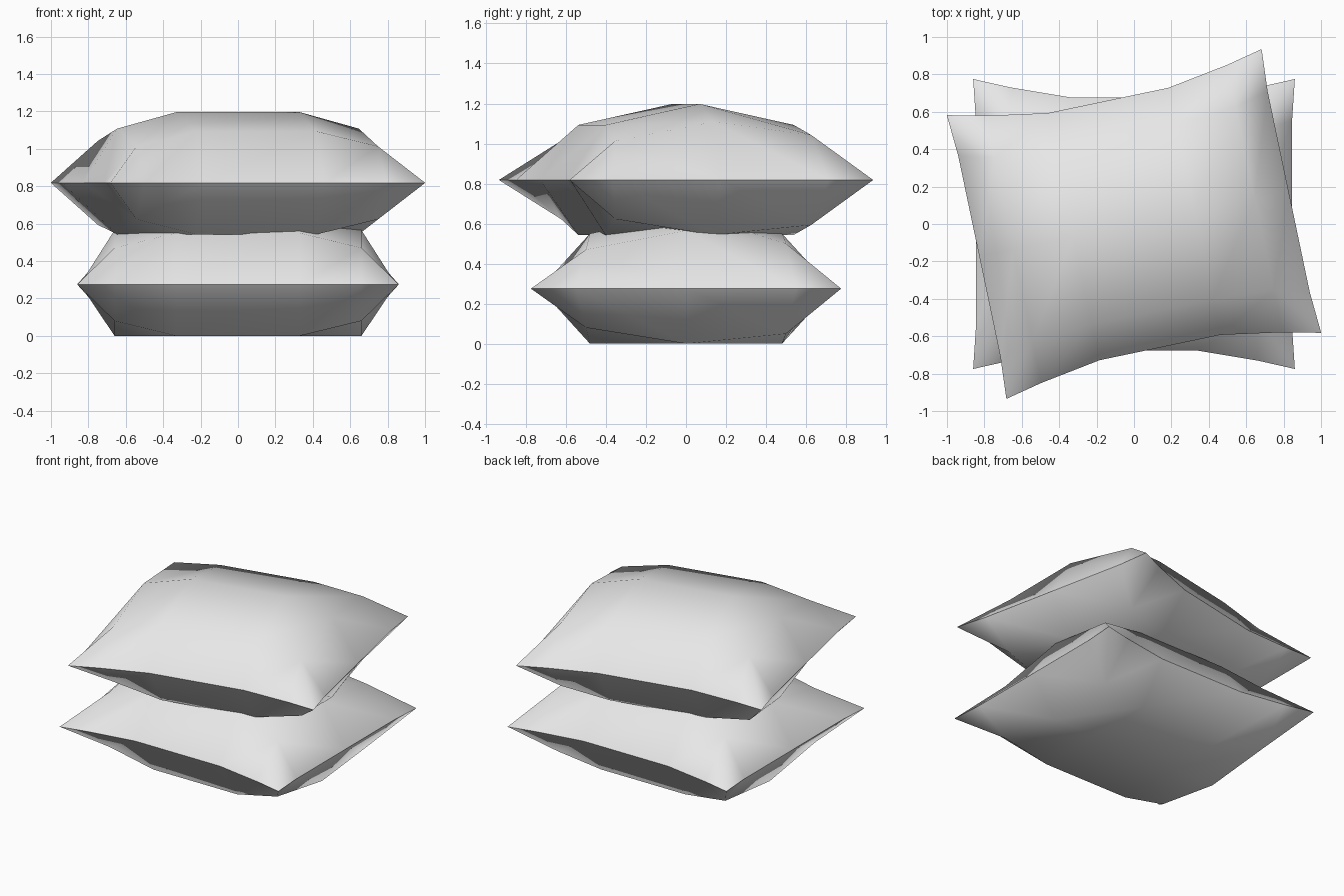
import bpy
import bmesh
import math

# Remove the default cube
if "Cube" in bpy.data.objects:
    bpy.data.objects.remove(bpy.data.objects["Cube"], do_unlink=True)

# Single fabric colour
fabric = bpy.data.materials.new("light_grey_fabric")
fabric.use_nodes = True
grey = (0.8, 0.8, 0.8, 1.0)
fabric.diffuse_color = grey
fabric.node_tree.nodes["Principled BSDF"].inputs["Base Color"].default_value = grey

# One quarter of the cushion: rows from the middle to the seam, puff height last
QUARTER = [
    [(0.33, 0.0, 0.38), (0.66, 0.0, 0.29), (0.845, 0.0, 0.0)],
    [(0.33, 0.48, 0.275), (0.66, 0.5, 0.225), (0.845, 0.55, 0.0)],
    [(0.33, 0.675, 0.0), (0.66, 0.73, 0.0), (0.86, 0.775, 0.0)],
]
FLAT = 0.275          # the underside is pressed flat at this depth
FRONT_CORNER = 0.195  # front shoulders are slightly lower
COLS, ROWS = 6, 5


def grid_point(i, j):
    """Mirror the quarter into a full grid point."""
    col, sx = (i - 3, 1) if i >= 3 else (2 - i, -1)
    row, sy = abs(j - 2), (1 if j >= 2 else -1)
    x, y, z = QUARTER[row][col]
    if j == 1 and col == 1:
        z = FRONT_CORNER
    return x * sx, y * sy, z


def make_cushion(name, height, turn):
    bm = bmesh.new()
    seam = {}
    for side in (1, -1):
        verts = {}
        for i in range(COLS):
            for j in range(ROWS):
                x, y, z = grid_point(i, j)
                if z == 0:
                    # Both halves share the seam points
                    if (i, j) not in seam:
                        seam[i, j] = bm.verts.new((x, y, 0))
                    verts[i, j] = seam[i, j]
                else:
                    z = z if side > 0 else -min(z, FLAT)
                    verts[i, j] = bm.verts.new((x, y, z))
        for i in range(COLS - 1):
            for j in range(ROWS - 1):
                ring = [verts[i, j], verts[i + 1, j],
                        verts[i + 1, j + 1], verts[i, j + 1]]
                at_corner = i in (0, COLS - 2) and j in (0, ROWS - 2)
                if at_corner:
                    # Crease runs from the corner tip to the shoulder
                    if (i == 0) != (j == 0):
                        ring = ring[1:] + ring[:1]
                    faces = [ring[:3], [ring[0], ring[2], ring[3]]]
                else:
                    faces = [ring]
                for f in faces:
                    bm.faces.new(f if side > 0 else f[::-1])

    # Smooth cloth with a sharp seam
    for f in bm.faces:
        f.smooth = True
    rim = set(seam.values())
    for e in bm.edges:
        if e.verts[0] in rim and e.verts[1] in rim:
            e.smooth = False

    mesh = bpy.data.meshes.new(name)
    bm.to_mesh(mesh)
    bm.free()
    mesh.materials.append(fabric)
    obj = bpy.data.objects.new(name, mesh)
    obj.location.z = height
    obj.rotation_euler.z = math.radians(turn)
    bpy.context.collection.objects.link(obj)
    return obj


# Two stacked cushions, the upper one turned a little
make_cushion("lower_cushion", 0.275, 0)
make_cushion("upper_cushion", 0.818, 11.85)
